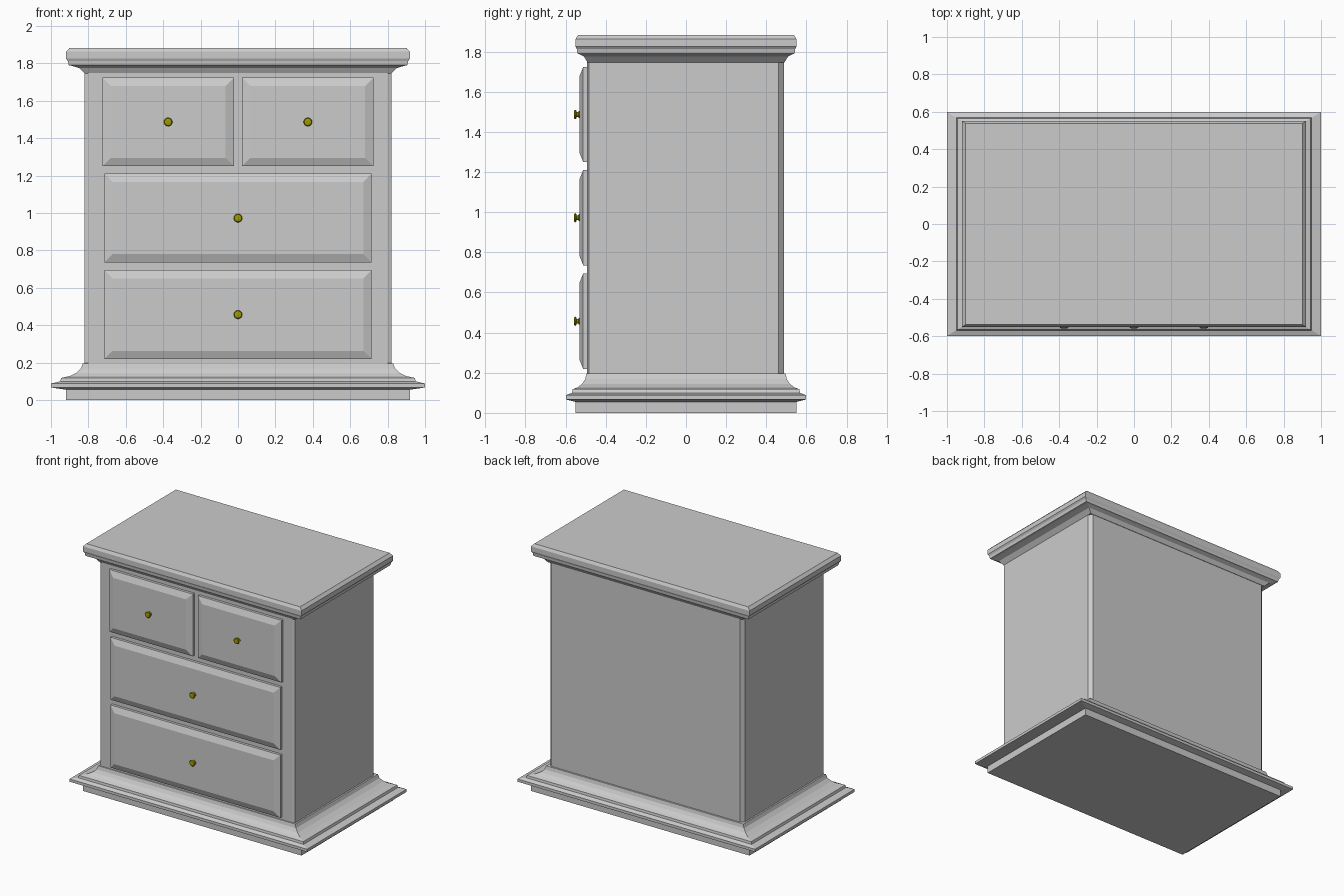
import bpy, bmesh, math

if "Cube" in bpy.data.objects:
    bpy.data.objects.remove(bpy.data.objects["Cube"])

DEPTH = 0.598  # depth to width ratio of the carcass and mouldings


def finish(bm, name, mat=None):
    bmesh.ops.recalc_face_normals(bm, faces=bm.faces)
    me = bpy.data.meshes.new(name)
    bm.to_mesh(me)
    bm.free()
    ob = bpy.data.objects.new(name, me)
    bpy.context.collection.objects.link(ob)
    if mat:
        me.materials.append(mat)
    return ob


def loft(name, rings, mat=None):
    """Skin a stack of equal-length point rings and cap both ends."""
    bm = bmesh.new()
    vs = [[bm.verts.new(p) for p in r] for r in rings]
    n = len(vs[0])
    for a, b in zip(vs, vs[1:]):
        for i in range(n):
            j = (i + 1) % n
            bm.faces.new((a[i], a[j], b[j], b[i]))
    bm.faces.new(vs[0][::-1])
    bm.faces.new(vs[-1])
    return finish(bm, name, mat)


def moulding(name, profile):
    """Rectangular moulding from (half width, height) pairs."""
    loft(name, [[(sx * w, sy * w * DEPTH, z)
                 for sx, sy in ((-1, -1), (1, -1), (1, 1), (-1, 1))]
                for w, z in profile])


# stepped base and cornice
moulding("base_moulding", [(.92, 0), (.92, .055), (1, .067), (1, .088), (.95, .10),
                           (.945, .118), (.90, .128), (.865, .145), (.84, .168),
                           (.83, .195), (.82, .197)])
moulding("top_moulding", [(.82, 1.745), (.835, 1.76), (.85, 1.775), (.89, 1.787),
                          (.905, 1.79), (.91, 1.812), (.92, 1.825), (.92, 1.862),
                          (.90, 1.883)])

# carcass with narrow chamfered corners
right = [(.80, -.492), (.82, -.484), (.82, .461), (.795, .487)]
plan = right + [(-x, y) for x, y in reversed(right)]
loft("carcass", [[(x, y, z) for x, y in plan] for z in (.15, 1.78)])

brass = bpy.data.materials.new("knob_brass")
brass.diffuse_color = (.35, .32, .0, 1)
brass.use_nodes = True
brass.node_tree.nodes["Principled BSDF"].inputs["Base Color"].default_value = brass.diffuse_color


def drawer(name, x0, x1, z0, z1):
    """Raised drawer front with bevelled border and a turned knob."""
    rings = [[(x0 + d, y, z0 + d), (x1 - d, y, z0 + d),
              (x1 - d, y, z1 - d), (x0 + d, y, z1 - d)]
             for d, y in ((0, -.47), (0, -.512), (.045, -.53))]
    loft(name + "_front", rings)
    cx, cz = (x0 + x1) / 2, (z0 + z1) / 2
    profile = [(.018, -.525), (.017, -.534), (.012, -.537), (.012, -.545),
               (.020, -.547), (.023, -.552), (.019, -.557), (.009, -.559)]
    knob = loft(name + "_knob",
                [[(cx + r * math.cos(i * math.tau / 16), y, cz + r * math.sin(i * math.tau / 16))
                  for i in range(16)] for r, y in profile], brass)
    bpy.ops.object.select_all(action='DESELECT')
    knob.select_set(True)
    bpy.context.view_layer.objects.active = knob
    bpy.ops.object.shade_smooth_by_angle(angle=math.radians(35))


# two small drawers over two wide ones
drawer("upper_left_drawer", -.725, -.022, 1.25, 1.723)
drawer("upper_right_drawer", .022, .725, 1.25, 1.723)
drawer("middle_drawer", -.715, .715, .735, 1.21)
drawer("lower_drawer", -.715, .715, .218, .695)
